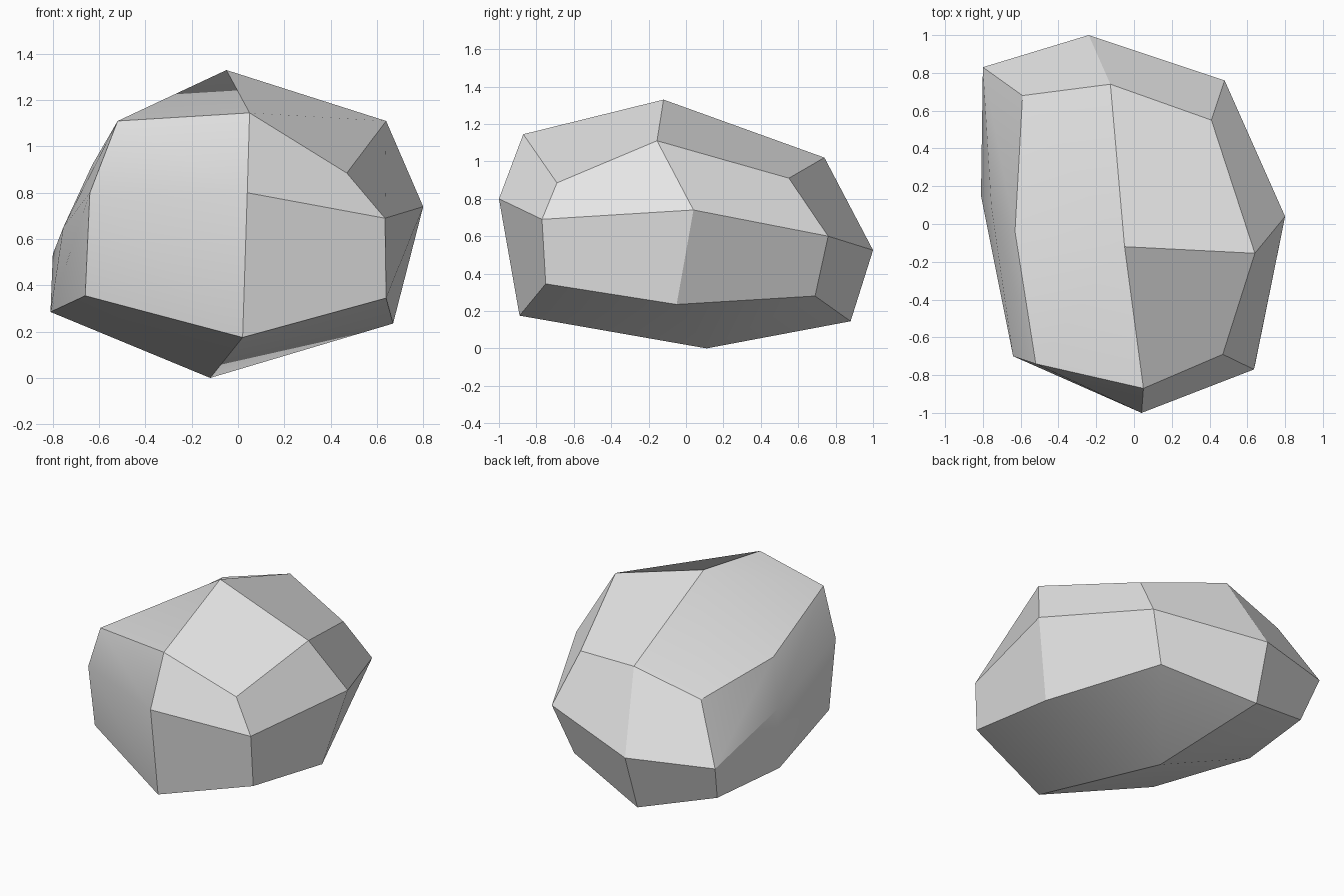
import bpy
import bmesh
import math
from mathutils import Vector

default_cube = bpy.data.objects.get("Cube")
if default_cube:
    bpy.data.objects.remove(default_cube, do_unlink=True)

# Irregular levels of the boulder, each listed front to back and -x to +x
bottom_level = [
    (-.66, -.6, .355), (.02, -.89, .175), (.64, -.75, .345),
    (-.81, .15, .285), (-.12, .11, 0), (.67, -.05, .235),
    (-.74, .72, .28), (-.25, .88, .145), (.36, .69, .28),
]
middle_level = [
    (-.64, -.7, .8), (.04, -1, .8), (.635, -.77, .69),
    (-.755, .09, .65), (.8, .04, .74),
    (-.8, .83, .535), (-.24, 1, .525), (.48, .76, .6),
]
top_level = [
    (-.52, -.74, 1.11), (.05, -.87, 1.145), (.47, -.69, .885),
    (-.63, -.04, .92), (-.05, -.12, 1.33), (.64, -.155, 1.11),
    (-.59, .68, .895), (-.125, .74, 1.02), (.41, .55, .91),
]


def make_material(name, grey):
    colour = (grey, grey, grey, 1)
    material = bpy.data.materials.new(name)
    material.use_nodes = True
    material.diffuse_color = colour
    shader = next(n for n in material.node_tree.nodes if n.type == "BSDF_PRINCIPLED")
    shader.inputs["Base Color"].default_value = colour
    return material


def fold_outward(face):
    """Return the corners ordered so that the quad folds along its outer diagonal."""
    corners = list(face.verts)
    a, b, c, d = (v.co for v in corners)
    normal = (c - a).cross(d - b)
    if (a + c - b - d).dot(normal) < 0:
        corners = corners[1:] + corners[:1]
    return corners


# Boulder: a cube divided once, with its points pushed to the chipped levels
bm = bmesh.new()
bmesh.ops.create_cube(bm, size=2)
bmesh.ops.subdivide_edges(bm, edges=bm.edges[:], cuts=1, use_grid_fill=True)
ordered = sorted(bm.verts, key=lambda v: (round(v.co.z), round(v.co.y), round(v.co.x)))
for vert, place in zip(ordered, bottom_level + middle_level + top_level):
    vert.co = Vector(place)

# Facets: rebuild each quad with a convex fold
for face in bm.faces[:]:
    corners = fold_outward(face)
    bm.faces.remove(face)
    bm.faces.new(corners)
bm.normal_update()

mesh = bpy.data.meshes.new("boulder")
bm.to_mesh(mesh)
bm.free()
boulder = bpy.data.objects.new("boulder", mesh)
bpy.context.collection.objects.link(boulder)
mesh.materials.append(make_material("stone grey", .8))

# Soft shading on the gentle bends, crisp on the chipped edges
bpy.ops.object.select_all(action="DESELECT")
boulder.select_set(True)
bpy.context.view_layer.objects.active = boulder
bpy.ops.object.shade_smooth_by_angle(angle=math.radians(25))
